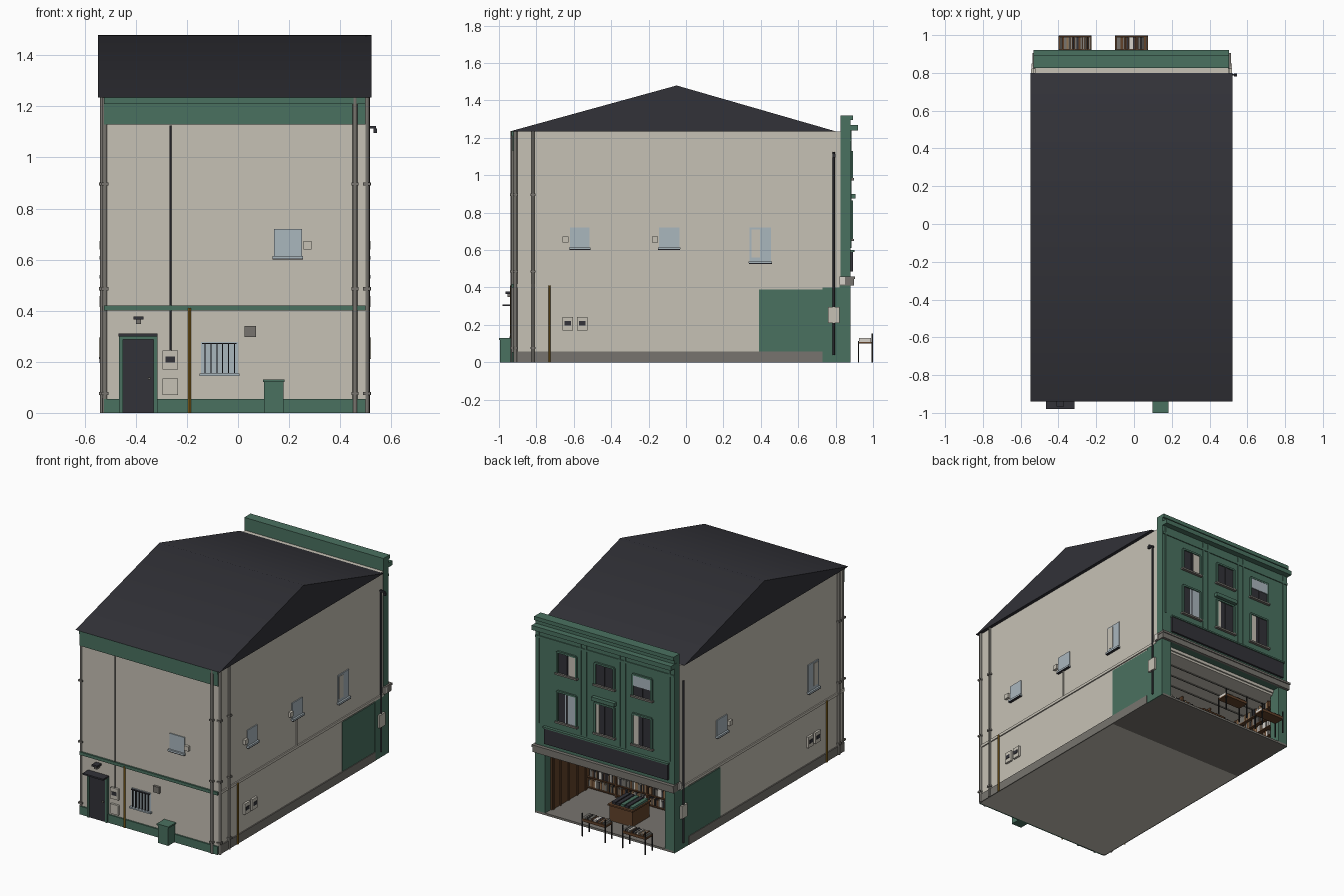
import bpy, bmesh, random
from math import radians
from mathutils import Matrix, Vector

if "Cube" in bpy.data.objects:
    bpy.data.objects.remove(bpy.data.objects["Cube"])
random.seed(4)


def paint(name, *rgb):
    linear = [(c / 255 / 12.92 if c < 11 else ((c / 255 + .055) / 1.055) ** 2.4) for c in rgb]
    m = bpy.data.materials.new(name)
    m.use_nodes = True
    m.diffuse_color = (*linear, 1)
    m.node_tree.nodes["Principled BSDF"].inputs["Base Color"].default_value = (*linear, 1)
    return m


wall = paint("wall render", 198, 193, 181)
green = paint("green paint", 74, 113, 96)
slate = paint("dark slate", 50, 50, 56)
stone = paint("grey stone", 119, 116, 110)
wood = paint("brown wood", 98, 66, 42)
glass = paint("pale glass", 170, 183, 190)
ochre = paint("ochre pipe", 150, 112, 35)
cream = paint("cream", 215, 210, 202)
black = paint("soft black", 40, 38, 38)
tan = paint("tan", 142, 114, 84)


def boxes(name, items):
    """One object from (x0, x1, y0, y1, z0, z1, material) items."""
    bm, mesh, mats = bmesh.new(), bpy.data.meshes.new(name), []
    for *b, mat in items:
        if mat not in mats:
            mats.append(mat)
            mesh.materials.append(mat)
        lo, hi = Vector(b[0::2]), Vector(b[1::2])
        size = [abs(c) for c in hi - lo]
        made = bmesh.ops.create_cube(bm, size=1, matrix=Matrix.Translation((lo + hi) / 2) @ Matrix.Diagonal((*size, 1)))
        for f in {f for v in made["verts"] for f in v.link_faces}:
            f.material_index = mats.index(mat)
    bm.to_mesh(mesh)
    bm.free()
    bpy.context.collection.objects.link(bpy.data.objects.new(name, mesh))


def box(name, *item):
    boxes(name, [item])


# outer planes of the building
LEFT, RIGHT, FRONT, BACK = .5, -.525, -.92, .88


def on(side, u0, u1, z0, z1, depth, mat, start=0):
    """Box standing proud of one wall; u runs along the wall."""
    if side == "front":
        return (u0, u1, FRONT - depth, FRONT - start, z0, z1, mat)
    if side == "back":
        return (u0, u1, BACK + start, BACK + depth, z0, z1, mat)
    if side == "left":
        return (LEFT + start, LEFT + depth, u0, u1, z0, z1, mat)
    return (RIGHT - depth, RIGHT - start, u0, u1, z0, z1, mat)


def pipe(name, x, y, z0, z1, r, mat, clamps=()):
    bpy.ops.mesh.primitive_cylinder_add(vertices=12, radius=r, depth=z1 - z0, location=(x, y, (z0 + z1) / 2))
    ob = bpy.context.object
    ob.name = name
    ob.data.materials.append(mat)
    bpy.ops.object.shade_smooth_by_angle()
    if clamps:
        w = r + .004
        boxes(name + "_clamps", [(x - w, x + w, y - w, y + w, z, z + .012, mat) for z in clamps])


# main masses, leaving the shop hollow
box("rear_body", RIGHT, LEFT, FRONT, .39, 0, 1.235, wall)
box("upper_body", RIGHT, LEFT, .39, .83, .39, 1.235, wall)
box("shop_floor", RIGHT, LEFT, .39, BACK, 0, .014, stone)
box("shop_ceiling", RIGHT + .03, LEFT - .03, .39, .82, .375, .39, wall)
boxes("ceiling_battens", [(RIGHT + .04, LEFT - .04, y, y + .008, .37, .376, stone) for y in (.5, .6, .7)])

# shop side walls, side plinths and string courses
for side, x0, x1 in (("left", LEFT - .03, LEFT), ("right", RIGHT, RIGHT + .03)):
    boxes(side + "_shop_wall", [(x0, x1, .39, BACK, .014, .39, green),
                                on(side, .39, .74, .055, .39, .004, green),
                                on(side, .73, BACK, 0, .41, .006, green)])
    box(side + "_plinth", *on(side, FRONT, .73, 0, .058, .008, stone))
    box(side + "_string_course", *on(side, FRONT, .82, .4, .418, .008, wall))

# gable roof with the ridge across the building, softly shaded over the ridge
bm = bmesh.new()
profile = [(-.94, 1.235), (-.05, 1.48), (.8, 1.235)]
face = bm.faces.new([bm.verts.new((-.548, y, z)) for y, z in profile])
ext = bmesh.ops.extrude_face_region(bm, geom=[face])
bmesh.ops.translate(bm, vec=(1.07, 0, 0), verts=[v for v in ext["geom"] if isinstance(v, bmesh.types.BMVert)])
bm.normal_update()
bmesh.ops.recalc_face_normals(bm, faces=bm.faces)
for f in bm.faces:
    f.smooth = True
for e in bm.edges:
    e.smooth = e.calc_face_angle() < radians(40)
mesh = bpy.data.meshes.new("roof")
bm.to_mesh(mesh)
bm.free()
mesh.materials.append(slate)
bpy.context.collection.objects.link(bpy.data.objects.new("roof", mesh))

# green shop facade
box("facade_wall", -.53, LEFT + .002, .825, BACK, .41, 1.315, green)
box("facade_cornice", -.532, LEFT + .002, .86, .92, 1.24, 1.27, green)
box("facade_cap", -.531, LEFT + .002, .825, .892, 1.295, 1.32, green)
box("facade_frieze", *on("back", -.53, LEFT, 1.18, 1.195, .006, green))
boxes("facade_piers", [(.43, LEFT, .8, BACK, .014, .41, green), (-.53, -.46, .8, BACK, .014, .41, green)])
boxes("facade_strips", [on("back", x, x + .01, .61, 1.24, .006, green) for x in (.12, .16, -.13, -.17, .47, -.5)])
box("shop_cornice", -.535, LEFT + .012, .82, .898, .41, .46, stone)
box("shop_cornice_lip", -.537, LEFT + .014, .835, .904, .446, .46, stone)
boxes("shop_cornice_ends", [on(s, .82, .85, .415, .457, .018, cream) for s in ("left", "right")])
boxes("sign_board", [on("back", -.49, .43, .485, .59, .014, slate), on("back", -.495, .435, .59, .6, .02, green)])


def facade_window(name, x, z0, z1, panes):
    """Framed window; panes are (start, end, material) fractions from the left."""
    h, t = .07, .012
    parts = [on("back", x - h, x + h, z0, z1, .004, slate)]
    for a, b, mat in panes:
        parts.append(on("back", x + h - 2 * h * a, x + h - 2 * h * b, z0, z1, .006, mat))
    parts += [on("back", s - t / 2, s + t / 2, z0, z1, .012, green) for s in (x - h, x + h)]
    parts += [on("back", x - h, x + h, z1 - t / 2, z1 + t / 2, .012, green),
              on("back", x - h - t, x + h + t, z0 - t, z0, .018, stone),
              on("back", x - .004, x + .004, z0, z1, .009, slate)]
    boxes(name, parts)


upper, lower = (.985, 1.125), (.66, .86)
facade_window("upper_window_left", .265, *upper, [(.6, .95, wall)])
facade_window("upper_window_middle", -.015, *upper, [])
facade_window("upper_window_right", -.295, *upper, [])
box("upper_right_blind", *on("back", -.36, -.23, 1.05, 1.12, .01, glass))
facade_window("lower_window_left", .265, *lower, [(.4, .95, glass)])
facade_window("lower_window_middle", -.015, *lower, [(.05, .22, wall)])
facade_window("lower_window_right", -.295, *lower, [(.05, .3, wall)])
box("middle_window_hood", *on("back", -.1, .07, .875, .9, .025, green))

# plain windows with sills on the other walls
plain_windows = [("front", .14, .25, .615), ("left", -.62, -.515, .615), ("left", -.145, -.035, .615),
                 ("left", .34, .455, .54), ("right", .32, .43, .615), ("right", -.65, -.54, .54)]
for i, (side, a, b, z) in enumerate(plain_windows):
    parts = [on(side, a, b, z, .72, .006, glass), on(side, a - .005, b + .005, z - .01, z, .018, glass),
             on(side, a - .004, b + .004, z - .014, z - .01, .018, slate)]
    if z < .6:
        parts.append(on(side, a + .01, a + .055, z + .02, .71, .008, wall))
    boxes(side + "_window_" + "abcdef"[i], parts)
for side, u in (("front", .272), ("left", -.645), ("left", -.165), ("right", .295)):
    box(side + "_extractor_vent", *on(side, u - .016, u + .016, .64, .672, .018, wall))

# front wall bands
boxes("front_bands", [on("front", RIGHT, LEFT, 0, .055, .01, green), on("front", RIGHT, LEFT, .4, .42, .012, green),
                      on("front", RIGHT, LEFT, 1.13, 1.21, .008, green), on("front", RIGHT, LEFT, 1.21, 1.235, .014, green)])

# rear door with canopy and lamp
boxes("door_frame", [on("front", -.465, -.45, 0, .3, .018, green), on("front", -.33, -.315, 0, .3, .018, green),
                     on("front", -.465, -.315, .288, .3, .018, green)])
boxes("door", [on("front", -.45, -.33, 0, .29, .012, slate), on("front", -.352, -.342, .13, .138, .025, stone)])
box("door_canopy", *on("front", -.467, -.315, .3, .31, .06, slate))
boxes("door_lamp", [on("front", -.41, -.37, .365, .378, .045, slate), on("front", -.4, -.38, .348, .366, .035, stone)])

# barred window, vent and bin box
boxes("barred_window", [on("front", -.145, 0, .155, .278, .004, glass), on("front", -.15, .005, .145, .155, .02, glass),
                        on("front", -.14, -.005, .269, .274, .016, slate)]
      + [on("front", -.131 + .023 * i, -.127 + .023 * i, .157, .274, .016, slate) for i in range(6)])
box("wall_vent", *on("front", .025, .07, .298, .34, .016, stone))
boxes("bin_box", [on("front", .102, .178, 0, .125, .074, green), on("front", .097, .183, .12, .13, .08, green)])


# meter cabinets
def meter(name, side, u, z, w, h, window):
    parts = [on(side, u - w, u + w, z, z + h, .014, wall)]
    if window:
        parts.append(on(side, u - w * .6, u + w * .6, z + h * .36, z + h * .68, .017, slate))
    boxes(name, parts)


meter("front_meter", "front", -.265, .17, .03, .075, True)
meter("front_cabinet", "front", -.265, .07, .03, .065, False)
for side in ("left", "right"):
    for u in (-.632, -.555):
        meter(side + "_meter", side, u, .17, .028, .073, True)
    box(side + "_junction_box", *on(side, .76, .82, .21, .295, .02, wall))

# pipes
bands = (.07, .48, .89)
pipe("front_conduit", -.265, FRONT - .006, .24, 1.125, .004, slate)
pipe("front_gas_pipe", -.19, FRONT - .014, 0, .41, .006, ochre)
pipe("front_downpipe", .458, FRONT - .008, 0, 1.235, .009, stone, bands)
pipe("left_corner_downpipe", LEFT + .004, FRONT + .008, 0, 1.235, .01, stone, bands)
pipe("left_downpipe", LEFT + .008, -.818, 0, 1.235, .009, stone, bands)
pipe("right_downpipe", RIGHT - .006, -.86, 0, 1.235, .01, stone, bands)
pipe("right_corner_downpipe", RIGHT + .004, FRONT + .004, 0, 1.235, .01, stone, bands)
for side, x in (("left", LEFT + .01), ("right", RIGHT - .01)):
    pipe(side + "_gas_pipe", x, -.73, 0, .41, .006, ochre)
    pipe(side + "_dark_pipe", x, .79, .04, 1.125, .006, slate)
boxes("pipe_outlet", [on("left", .785, .795, 1.113, 1.123, .04, slate), on("left", .782, .798, 1.095, 1.113, .045, slate, .03)])
box("left_conduit", *on("left", -.1, -.094, .42, .6, .008, wall))

# shop interior: shelving with rows of books
book_colours = [cream, wood, stone, slate, tan, stone, black, tan, wood]


def book_row(x0, x1, y0, y1, z, height):
    x, items = x0, []
    while x < x1 - .012:
        w = random.uniform(.007, .014)
        items.append((x, x + w * .92, y0, y1, z, z + height * random.uniform(.7, 1), random.choice(book_colours)))
        x += w
    return items


shelf, rows = [(-.49, .43, .39, .4, .014, .37, wood)], []
side_shelf = [(-.495, -.485, .45, .8, .014, .37, wood)]
for i in range(5):
    z = .03 + .068 * i
    shelf.append((-.49, .43, .4, .45, z - .006, z, wood))
    rows += book_row(-.48, .42, .402, .44, z, .056)
    side_shelf.append((-.49, -.45, .45, .8, z - .006, z, wood))
    side_shelf += [(a - .88, b - .88, c, d, e, f, m) for c, d, a, b, e, f, m in book_row(.46, .79, .395, .425, z, .054)]
shelf += [(x, x + .01, .4, .452, .014, .37, wood) for x in (-.49, -.26, -.03, .2, .42)]
boxes("back_bookshelf", shelf)
boxes("shelf_books", rows)
boxes("right_bookshelf", side_shelf)
boxes("left_wall_cabinets", [(.42, .47, .45, .82, .014, .37, wood)]
      + [(.414, .421, y, y + .012, .014, .37, wood) for y in (.46, .55, .64, .73, .8)])

# central display counter
boxes("display_counter", [(-.12, .05, .56, .74, .014, .115, wood), (-.128, .058, .552, .748, .115, .125, wood)])
boxes("counter_books", [(-.118 + .033 * i, -.092 + .033 * i, .57, .73, .125, .14, m)
                        for i, m in enumerate((green, slate, green, slate, slate))])

# pavement book tables
for name, x in (("right_book_table", -.4), ("left_book_table", -.1)):
    legs = [(u, u + .007, v, v + .006, 0, h, black) for u in (x, x + .168) for v, h in ((.92, .115), (.993, .155))]
    boxes(name, legs + [(x, x + .175, .92, .998, .1, .108, wood), (x, x + .175, .992, .998, .108, .118, wood)])
    boxes(name + "_books", book_row(x + .008, x + .165, .925, .99, .108, .022)
          + [(x + .163, x + .17, .925, .99, .108, .13, cream)])
